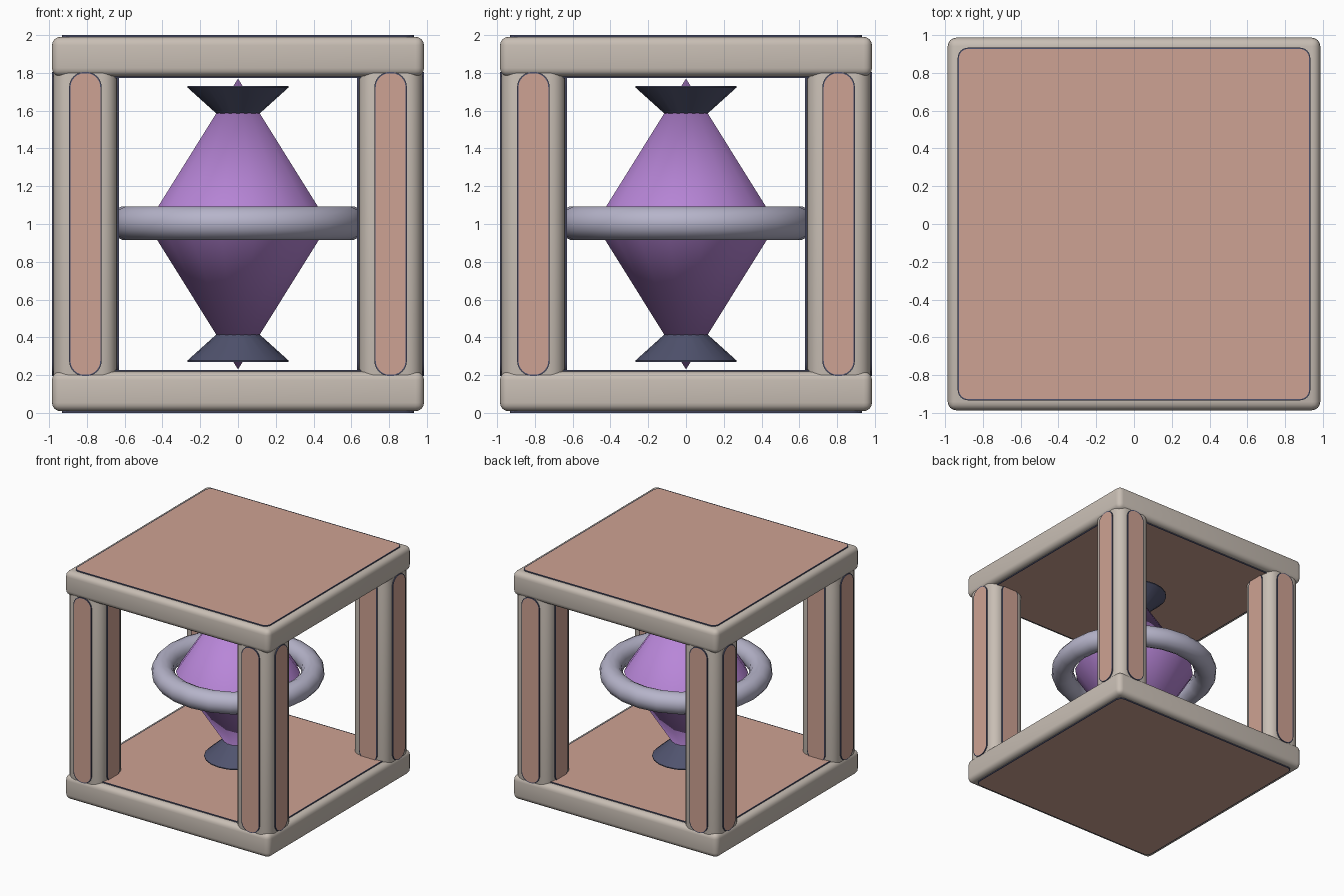
import bpy, bmesh, math
from mathutils import Matrix, Vector

if "Cube" in bpy.data.objects:
    bpy.data.objects.remove(bpy.data.objects["Cube"])


def material(name, r, g, b):
    m = bpy.data.materials.new(name)
    lin = [((c / 255 + 0.055) / 1.055) ** 2.4 for c in (r, g, b)]
    m.diffuse_color = (*lin, 1)
    m.use_nodes = True
    m.node_tree.nodes["Principled BSDF"].inputs["Base Color"].default_value = m.diffuse_color
    return m


STONE = material("warm grey stone", 200, 190, 180)
COPPER = material("dusty copper", 206, 162, 147)
NAVY = material("dark slate", 80, 83, 110)
PURPLE = material("crystal purple", 184, 134, 216)
STEEL = material("pale steel", 182, 180, 202)


def finish(name, bm, mats, angle=35):
    bmesh.ops.recalc_face_normals(bm, faces=bm.faces)
    me = bpy.data.meshes.new(name)
    bm.to_mesh(me)
    bm.free()
    for m in mats:
        me.materials.append(m)
    ob = bpy.data.objects.new(name, me)
    bpy.context.collection.objects.link(ob)
    bpy.ops.object.select_all(action='DESELECT')
    ob.select_set(True)
    bpy.context.view_layer.objects.active = ob
    bpy.ops.object.shade_smooth_by_angle(angle=math.radians(angle))
    return ob


def rounded_box(name, centre, size, radius, segments):
    bm = bmesh.new()
    bmesh.ops.create_cube(bm, size=1, matrix=Matrix.Translation(centre) @ Matrix.Diagonal((*size, 1)))
    bmesh.ops.bevel(bm, geom=bm.edges[:], offset=radius, segments=segments,
                    profile=0.5, affect='EDGES')
    return finish(name, bm, [STONE])


def plate(name, matrix, w, h, radius, thick=0.009, rim=0.007):
    """Rounded plate facing local +z: slate rim, copper face."""
    bm = bmesh.new()
    pts = []
    for i, (sx, sy) in enumerate(((1, 1), (-1, 1), (-1, -1), (1, -1))):
        for k in range(7):
            a = math.pi / 2 * (i + k / 6)
            pts.append((sx * (w / 2 - radius) + radius * math.cos(a),
                        sy * (h / 2 - radius) + radius * math.sin(a), 0))
    face = bm.faces.new([bm.verts.new(p) for p in pts])
    ext = bmesh.ops.extrude_face_region(bm, geom=[face])
    verts = [v for v in ext['geom'] if isinstance(v, bmesh.types.BMVert)]
    top = [f for f in ext['geom'] if isinstance(f, bmesh.types.BMFace)]
    bmesh.ops.translate(bm, verts=verts, vec=(0, 0, thick))
    bmesh.ops.inset_region(bm, faces=top, thickness=rim, use_even_offset=True)
    for f in bm.faces:
        f.material_index = 0
    for f in top:
        f.material_index = 1
    bm.transform(matrix)
    return finish(name, bm, [NAVY, COPPER], 20)


# Top and bottom slabs, each with an inlaid plate above and below
for label, z in (("bottom", 0.114), ("top", 1.886)):
    rounded_box(label + "_slab", (0, 0, z), (1.97, 1.97, 0.21), 0.045, 4)
    for side, turn in (("upper", 0), ("lower", math.pi)):
        m = (Matrix.Translation((0, 0, z)) @ Matrix.Rotation(turn, 4, 'X')
             @ Matrix.Translation((0, 0, 0.105)))
        plate(f"{label}_{side}_plate", m, 1.865, 1.865, 0.055)

# Corner posts with a round-ended plate on all four sides
for sx in (-1, 1):
    for sy in (-1, 1):
        c = Vector((sx * 0.808, sy * 0.808, 1.0))
        rounded_box("post", c, (0.336, 0.336, 1.77), 0.082, 5)
        for k in range(4):
            m = (Matrix.Translation(c) @ Matrix.Rotation(k * math.pi / 2, 4, 'Z')
                 @ Matrix.Rotation(math.pi / 2, 4, 'X') @ Matrix.Translation((0, 0, 0.168)))
            plate("post_plate", m, 0.172, 1.61, 0.08)


def lathe(name, profile, sides, mat, closed=False, angle=35, start=0.0):
    """Revolve (radius, z) points round the vertical axis."""
    bm = bmesh.new()
    vs = [bm.verts.new((r * math.cos(start), r * math.sin(start), z)) for r, z in profile]
    es = [bm.edges.new(p) for p in zip(vs, vs[1:] + (vs[:1] if closed else []))]
    bmesh.ops.spin(bm, geom=vs + es, cent=(0, 0, 0), axis=(0, 0, 1),
                   angle=2 * math.pi, steps=sides, use_duplicate=False)
    bmesh.ops.remove_doubles(bm, verts=bm.verts[:], dist=1e-4)
    return finish(name, bm, [mat], angle)


# Double-pointed crystal
lathe("crystal", [(0, 0.23), (0.49, 1.0), (0, 1.77)], 16, PURPLE, start=math.pi / 16)

# Flared caps near each tip
for label, s in (("lower_cap", -1), ("upper_cap", 1)):
    prof = [(0, 0.56), (0.087, 0.56), (0.267, 0.722), (0.267, 0.73), (0, 0.73)]
    lathe(label, [(r, 1 + s * z) for r, z in prof], 20, NAVY)

# Ring around the crystal's waist
circle = [(0.593 + 0.091 * math.cos(2 * math.pi * k / 14),
           1.005 + 0.091 * math.sin(2 * math.pi * k / 14)) for k in range(14)]
lathe("ring", circle, 24, STEEL, closed=True)
